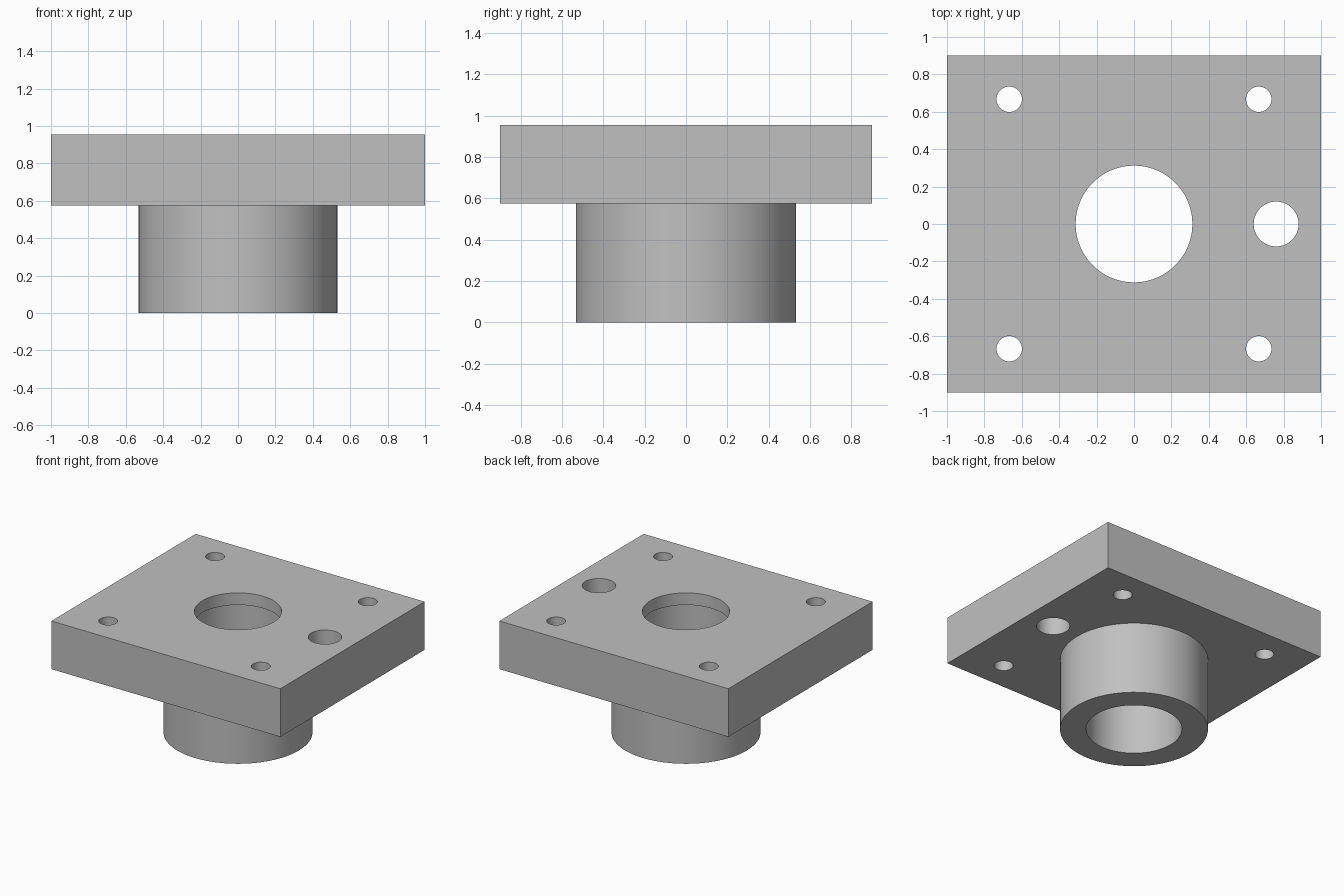
import bpy
import math

old = bpy.data.objects.get("Cube")
if old:
    bpy.data.objects.remove(old, do_unlink=True)

PLATE_BOTTOM, TOP = 0.575, 0.955

grey = bpy.data.materials.new("plain grey")
grey.use_nodes = True
colour = (0.53, 0.53, 0.53, 1)
grey.diffuse_color = colour
grey.node_tree.nodes["Principled BSDF"].inputs["Base Color"].default_value = colour


def cylinder(name, radius, z0, z1, x=0, y=0, sides=96):
    bpy.ops.mesh.primitive_cylinder_add(
        vertices=sides, radius=radius, depth=z1 - z0, location=(x, y, (z0 + z1) / 2))
    obj = bpy.context.object
    obj.name = name
    obj.data.materials.append(grey)
    return obj


def combine(target, tool, operation):
    mod = target.modifiers.new(tool.name, "BOOLEAN")
    mod.operation = operation
    mod.solver = "EXACT"
    mod.object = tool
    bpy.context.view_layer.objects.active = target
    bpy.ops.object.modifier_apply(modifier=mod.name)
    bpy.data.objects.remove(tool, do_unlink=True)


# Rectangular mounting plate
bpy.ops.mesh.primitive_cube_add(size=1, location=(0, 0, (PLATE_BOTTOM + TOP) / 2))
flange = bpy.context.object
flange.name = "flanged_sleeve"
flange.scale = (2, 1.8, TOP - PLATE_BOTTOM)
bpy.ops.object.transform_apply(location=True, scale=True)
flange.data.materials.append(grey)

# Round sleeve under the plate
combine(flange, cylinder("sleeve", 0.533, 0, 0.7), "UNION")

# Stepped bore: wide from below, narrow lip at the top
combine(flange, cylinder("wide_bore", 0.345, -0.1, 0.86), "DIFFERENCE")
combine(flange, cylinder("lip_bore", 0.312, 0.8, 1.1), "DIFFERENCE")

# Corner bolt holes and the larger side hole
for x in (-0.667, 0.667):
    for y in (-0.667, 0.667):
        combine(flange, cylinder("bolt_hole", 0.068, 0.4, 1.1, x, y, 48), "DIFFERENCE")
combine(flange, cylinder("side_hole", 0.12, 0.4, 1.1, 0.76, 0, 64), "DIFFERENCE")

# Smooth round walls, sharp rims
bpy.ops.object.select_all(action="DESELECT")
flange.select_set(True)
bpy.context.view_layer.objects.active = flange
bpy.ops.object.shade_smooth_by_angle(angle=math.radians(30))
